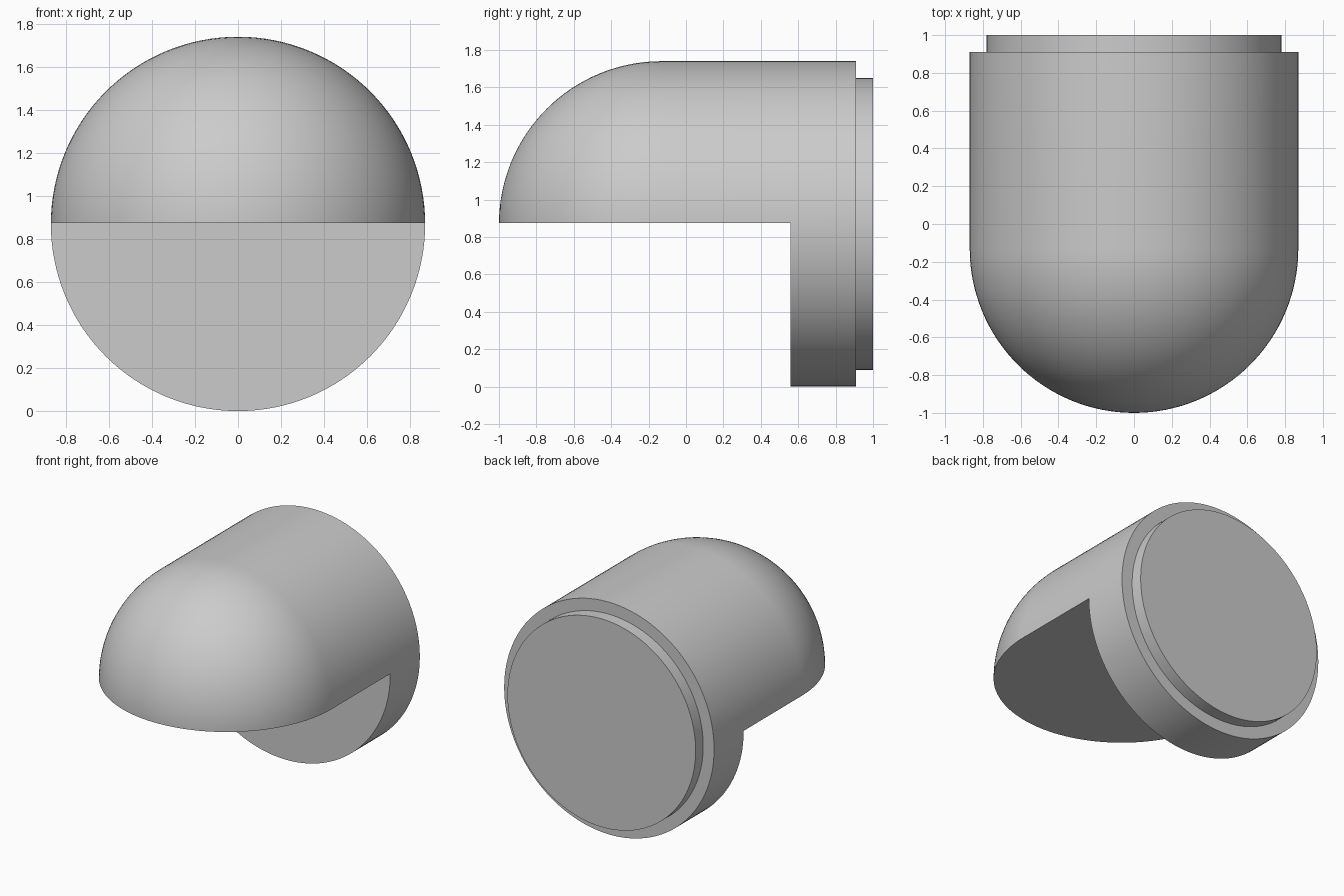
import bpy, bmesh, math
from mathutils import Vector

default = bpy.data.objects.get("Cube")
if default:
    bpy.data.objects.remove(default)

R = 0.87          # main radius
AXIS_Z = 0.87     # height of the long axis
DOME_Y = -0.13    # centre of the rounded nose
RIM_Y = 0.91      # back of the main body

grey = bpy.data.materials.new("plain_grey")
grey.use_nodes = True
colour = (0.6, 0.6, 0.6, 1)
grey.diffuse_color = colour
grey.node_tree.nodes["Principled BSDF"].inputs["Base Color"].default_value = colour


def lathe(name, profile, steps=128):
    """Revolve (radius, y) points around the long axis."""
    bm = bmesh.new()
    verts = [bm.verts.new((0, y, AXIS_Z + r)) for r, y in profile]
    edges = [bm.edges.new(pair) for pair in zip(verts, verts[1:])]
    bmesh.ops.spin(bm, geom=verts + edges, cent=(0, 0, AXIS_Z), axis=(0, 1, 0),
                   angle=math.tau, steps=steps, use_duplicate=False)
    bmesh.ops.remove_doubles(bm, verts=bm.verts, dist=1e-4)
    bmesh.ops.recalc_face_normals(bm, faces=bm.faces)
    mesh = bpy.data.meshes.new(name)
    bm.to_mesh(mesh)
    bm.free()
    mesh.materials.append(grey)
    obj = bpy.data.objects.new(name, mesh)
    bpy.context.collection.objects.link(obj)
    return obj


def shade(obj):
    bpy.ops.object.select_all(action='DESELECT')
    obj.select_set(True)
    bpy.context.view_layer.objects.active = obj
    bpy.ops.object.shade_smooth_by_angle(angle=math.radians(30))


# Round-nosed body
arc = [(R * math.sin(a), DOME_Y - R * math.cos(a))
       for a in (math.pi / 2 * i / 32 for i in range(33))]
body = lathe("domed_body", arc + [(R, RIM_Y), (0, RIM_Y)])

# Block that removes the lower front half
bpy.ops.mesh.primitive_cube_add(size=1)
cutter = bpy.context.object
cutter.name = "lower_cutter"
low, high = Vector((-1.5, -1.5, -0.5)), Vector((1.5, 0.56, 0.875))
cutter.location = (low + high) / 2
cutter.scale = high - low
cutter.hide_render = True
cutter.data.materials.append(grey)

cut = body.modifiers.new("lower_cut", 'BOOLEAN')
cut.operation = 'DIFFERENCE'
cut.solver = 'EXACT'
cut.object = cutter
bpy.ops.object.select_all(action='DESELECT')
body.select_set(True)
bpy.context.view_layer.objects.active = body
bpy.ops.object.modifier_apply(modifier=cut.name)
bpy.data.objects.remove(cutter)
shade(body)

# Stepped disc on the back
shade(lathe("back_disc", [(0, RIM_Y - 0.02), (0.78, RIM_Y - 0.02), (0.78, 1), (0, 1)]))
